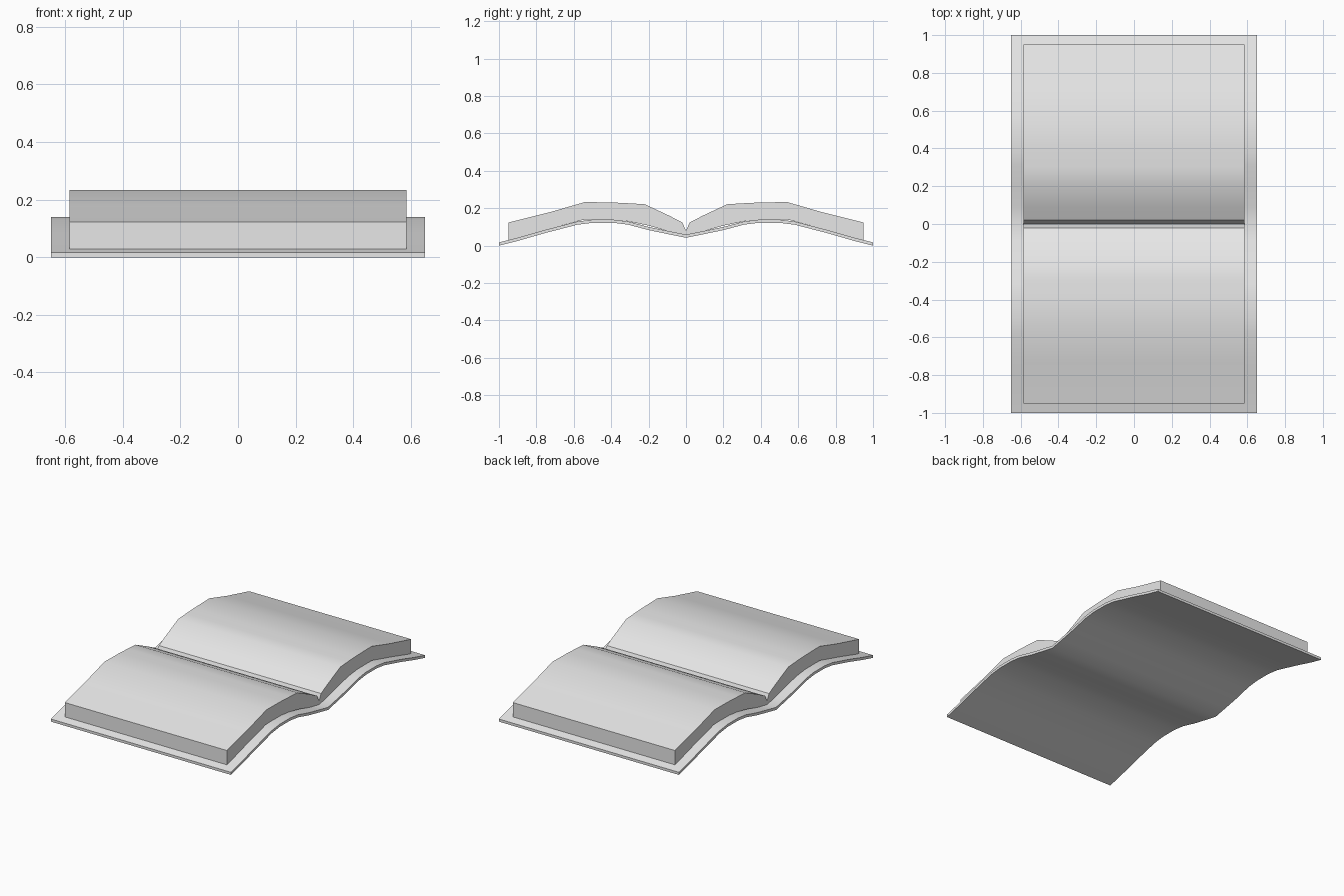
import bpy
import math

cube = bpy.data.objects.get("Cube")
if cube:
    bpy.data.objects.remove(cube, do_unlink=True)


def make_material(name, colour):
    mat = bpy.data.materials.new(name)
    mat.use_nodes = True
    mat.diffuse_color = colour
    mat.node_tree.nodes["Principled BSDF"].inputs["Base Color"].default_value = colour
    return mat


def mirrored(half):
    """Half profile running outwards from the spine, completed on the other side."""
    return [(-y, z) for y, z in reversed(half[1:])] + half


def make_slab(name, lower, upper, half_width, mat):
    """Extrude the band between two (y, z) half profiles along x."""
    loop = mirrored(lower) + mirrored(upper)[::-1]
    n = len(loop)
    verts = [(x, y, z) for x in (-half_width, half_width) for y, z in loop]
    faces = [(i, i + n, (i + 1) % n + n, (i + 1) % n) for i in range(n)]
    # Side walls as quad strips between the lower and upper outlines
    for i in range(n // 2 - 1):
        quad = (i, i + 1, n - 2 - i, n - 1 - i)
        faces.append(quad)
        faces.append(tuple(v + n for v in reversed(quad)))
    mesh = bpy.data.meshes.new(name)
    mesh.from_pydata(verts, [], faces)
    mesh.materials.append(mat)
    obj = bpy.data.objects.new(name, mesh)
    bpy.context.collection.objects.link(obj)
    bpy.ops.object.select_all(action="DESELECT")
    obj.select_set(True)
    bpy.context.view_layer.objects.active = obj
    bpy.ops.object.mode_set(mode="EDIT")
    bpy.ops.mesh.select_all(action="SELECT")
    bpy.ops.mesh.normals_make_consistent(inside=False)
    bpy.ops.object.mode_set(mode="OBJECT")
    bpy.ops.object.shade_smooth_by_angle(angle=math.radians(30))
    return obj


paper = make_material("light grey", (0.8, 0.8, 0.8, 1))

# Thin cover, dipping at the spine and arching under each half
cover_lower = [(0, 0.042), (0.09, 0.06), (0.2, 0.083), (0.31, 0.112), (0.39, 0.122),
               (0.5, 0.122), (0.58, 0.112), (0.75, 0.068), (0.9, 0.025), (1, 0)]
cover_upper = [(y, z + 0.017) for y, z in cover_lower]
make_slab("cover", cover_lower, cover_upper, 0.65, paper)

# Page block with a narrow gutter at the spine
page_lower = [(0, 0.058), (0.1, 0.079), (0.2, 0.107), (0.31, 0.13), (0.4, 0.139),
              (0.5, 0.14), (0.55, 0.138), (0.73, 0.09), (0.95, 0.028)]
page_upper = [(0, 0.08), (0.02, 0.124), (0.09, 0.16), (0.22, 0.221), (0.38, 0.23),
              (0.54, 0.233), (0.73, 0.178), (0.95, 0.123)]
page_upper.insert(4, (0.3, 0.226))
make_slab("pages", page_lower, page_upper, 0.585, paper)
